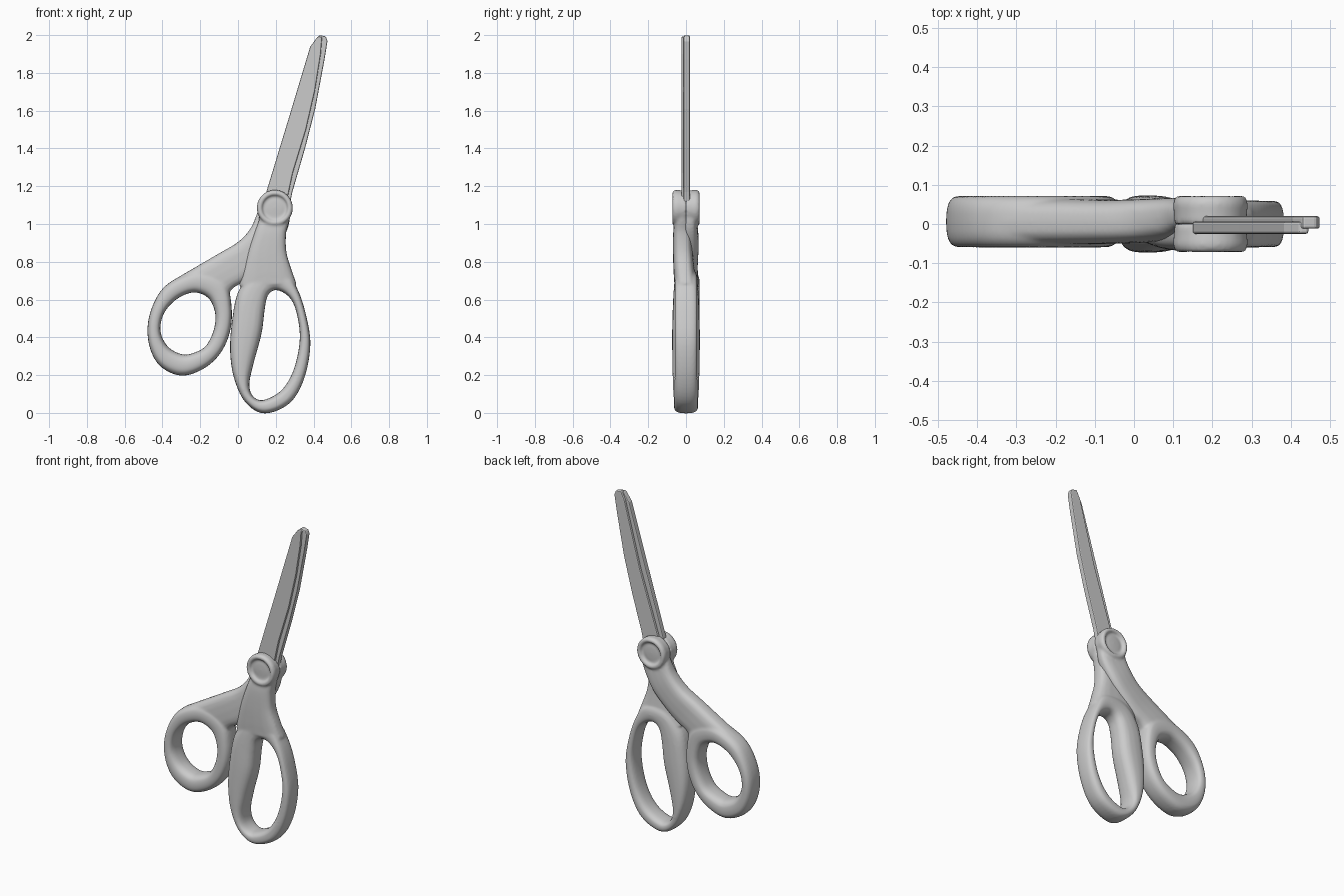
import bpy, bmesh, math
from mathutils import Vector

PIVOT = (0.195, 1.085)


def spline(rows, closed, steps=6):
    """Catmull-Rom interpolation through rows of numbers."""
    n, out = len(rows), []
    get = lambda i: rows[i % n] if closed else rows[max(0, min(n - 1, i))]
    for i in range(n if closed else n - 1):
        p0, p1, p2, p3 = (get(i + k) for k in (-1, 0, 1, 2))
        for s in range(steps):
            t = s / steps
            out.append([0.5 * (2 * b + (c - a) * t + (2 * a - 5 * b + 4 * c - d) * t * t
                               + (3 * b - a - 3 * c + d) * t ** 3)
                        for a, b, c, d in zip(p0, p1, p2, p3)])
    if not closed:
        out.append(list(rows[-1]))
    return out


def skin(bm, rings, closed=False):
    """Bridge rings of points; cap the ends unless the strip is closed."""
    vs = [[bm.verts.new(p) for p in r] for r in rings]
    n, m = len(vs), len(vs[0])
    for i in range(n if closed else n - 1):
        a, b = vs[i], vs[(i + 1) % n]
        for j in range(m):
            k = (j + 1) % m
            bm.faces.new((a[j], a[k], b[k], b[j]))
    if not closed:
        bm.faces.new(vs[0])
        bm.faces.new(vs[-1])


def loft(bm, rows, closed, power=2.7, sides=20):
    """Rounded sections; row = edge A x,z, edge B x,z, y centre, y half thickness."""
    rings = []
    for ax, az, bx, bz, yc, hy in spline(rows, closed):
        ring = []
        for j in range(sides):
            t = 2 * math.pi * j / sides
            c, s = math.cos(t), math.sin(t)
            c = math.copysign(abs(c) ** (2 / power), c)
            s = math.copysign(abs(s) ** (2 / power), s)
            ring.append(Vector(((ax + bx) / 2 + (bx - ax) / 2 * c, yc + hy * s,
                                (az + bz) / 2 + (bz - az) / 2 * c)))
        rings.append(ring)
    skin(bm, rings, closed)


def pivot_cap(bm, side):
    """Round dished boss, turned about the y axis."""
    profile = [(0.004, 0.060), (0.045, 0.058), (0.057, 0.053), (0.064, 0.056),
               (0.070, 0.070), (0.080, 0.074), (0.090, 0.068), (0.096, 0.052),
               (0.093, 0.025), (0.092, 0.0)]
    skin(bm, [[Vector((PIVOT[0] + r * math.cos(a), side * y, PIVOT[1] + r * math.sin(a)))
               for a in (2 * math.pi * k / 40 for k in range(40))] for r, y in profile])


def finish(bm, name):
    bmesh.ops.recalc_face_normals(bm, faces=bm.faces)
    me = bpy.data.meshes.new(name)
    bm.to_mesh(me)
    bm.free()
    ob = bpy.data.objects.new(name, me)
    bpy.context.collection.objects.link(ob)
    return ob


def handle(name, bow, arm, side):
    """Finger bow, arm and pivot cap fused into one soft moulding."""
    bm = bmesh.new()
    loft(bm, bow, True)
    loft(bm, arm, False, power=3.2)
    pivot_cap(bm, side)
    ob = finish(bm, name)
    rm = ob.modifiers.new("Fuse", 'REMESH')
    rm.mode = 'VOXEL'
    rm.voxel_size = 0.0075
    rm.use_smooth_shade = True
    sm = ob.modifiers.new("Soften", 'SMOOTH')
    sm.factor = 0.5
    sm.iterations = 5


def blade(name, outline, y0, y1):
    bm = bmesh.new()
    skin(bm, [[Vector((x, y, z)) for x, z in outline] for y in (y0, y1)])
    ob = finish(bm, name)
    bv = ob.modifiers.new("Edge", 'BEVEL')
    bv.width = 0.006
    bv.segments = 2
    bv.limit_method = 'ANGLE'


# Thumb handle: round bow on the left, arm crossing behind
thumb_bow = [(*r, 0.006, 0.066) for r in [
    (-0.30, 0.197, -0.295, 0.31), (-0.415, 0.25, -0.37, 0.35),
    (-0.472, 0.365, -0.41, 0.43), (-0.472, 0.505, -0.395, 0.52),
    (-0.41, 0.645, -0.34, 0.59), (-0.31, 0.72, -0.27, 0.63),
    (-0.19, 0.75, -0.21, 0.635), (-0.07, 0.70, -0.15, 0.60),
    (-0.035, 0.575, -0.12, 0.52), (-0.04, 0.44, -0.13, 0.435),
    (-0.09, 0.32, -0.17, 0.355), (-0.18, 0.235, -0.23, 0.32)]]
thumb_arm = [
    (-0.335, 0.708, -0.06, 0.62, 0.006, 0.060), (-0.22, 0.775, -0.02, 0.665, 0.006, 0.058),
    (-0.10, 0.845, 0.04, 0.70, 0.006, 0.056), (0.0, 0.905, 0.12, 0.77, 0.010, 0.055),
    (0.065, 0.975, 0.20, 0.86, 0.015, 0.052), (0.10, 1.055, 0.265, 0.98, 0.020, 0.038),
    (0.13, 1.14, 0.28, 1.10, 0.022, 0.030)]
handle("thumb_handle", thumb_bow, thumb_arm, 1)

# Finger handle: long bow on the right, arm crossing in front
finger_bow = [(*r[:4], 0.0, r[4]) for r in [
    (0.14, -0.003, 0.135, 0.068, 0.064), (0.272, 0.05, 0.23, 0.12, 0.062),
    (0.350, 0.18, 0.295, 0.23, 0.060), (0.383, 0.36, 0.327, 0.39, 0.060),
    (0.360, 0.52, 0.31, 0.53, 0.060), (0.315, 0.655, 0.272, 0.612, 0.060),
    (0.25, 0.75, 0.205, 0.65, 0.060), (0.10, 0.75, 0.16, 0.625, 0.062),
    (0.005, 0.65, 0.142, 0.55, 0.068), (-0.03, 0.50, 0.125, 0.42, 0.073),
    (-0.042, 0.33, 0.082, 0.26, 0.073), (-0.02, 0.18, 0.06, 0.15, 0.070),
    (0.04, 0.055, 0.08, 0.088, 0.066)]]
finger_arm = [
    (0.14, 1.15, 0.26, 1.155, -0.022, 0.030), (0.115, 1.09, 0.285, 1.09, -0.022, 0.031),
    (0.11, 1.02, 0.272, 1.02, -0.022, 0.038), (0.085, 0.95, 0.255, 0.95, -0.020, 0.048),
    (0.05, 0.85, 0.257, 0.85, -0.017, 0.052), (0.022, 0.75, 0.285, 0.755, -0.010, 0.056),
    (0.005, 0.675, 0.31, 0.685, -0.002, 0.060)]
handle("finger_handle", finger_bow, finger_arm, -1)

# Closed blades, one slightly behind the other
blade("front_blade", [
    (0.15, 1.08), (0.15, 1.17), (0.267, 1.555), (0.382, 1.938), (0.422, 1.993),
    (0.445, 1.99), (0.438, 1.90), (0.408, 1.71), (0.36, 1.50), (0.29, 1.27), (0.25, 1.08)],
    -0.025, 0.006)
blade("back_blade", [
    (0.175, 1.08), (0.175, 1.17), (0.30, 1.555), (0.405, 1.95), (0.43, 2.0), (0.465, 1.993),
    (0.474, 1.97), (0.458, 1.87), (0.409, 1.61), (0.355, 1.40), (0.288, 1.17), (0.27, 1.08)],
    -0.012, 0.020)
